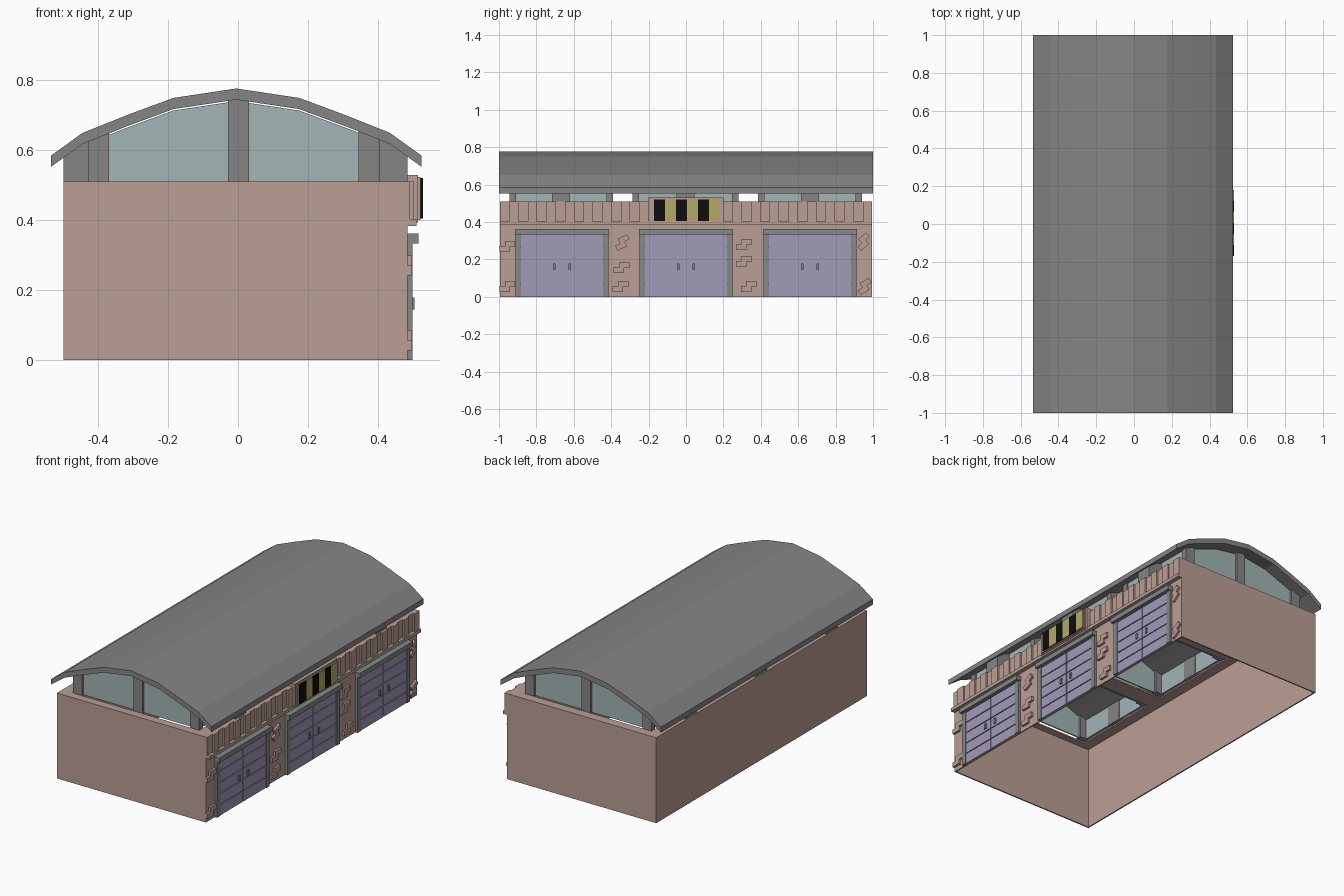
import bpy, bmesh
from math import radians
from mathutils import Matrix, Vector

cube = bpy.data.objects.get("Cube")
if cube:
    bpy.data.objects.remove(cube, do_unlink=True)


def material(name, rgb):
    m = bpy.data.materials.new(name)
    m.use_nodes = True
    m.diffuse_color = (*rgb, 1)
    m.node_tree.nodes["Principled BSDF"].inputs["Base Color"].default_value = (*rgb, 1)
    return m


PINK = material("pink plaster", (0.49, 0.345, 0.30))
GREY = material("grey concrete", (0.235, 0.235, 0.235))
FRAME = material("frame grey", (0.23, 0.25, 0.24))
GLASS = material("pale glass", (0.36, 0.46, 0.46))
LILAC = material("lilac door", (0.36, 0.32, 0.485))
YELLOW = material("dull yellow", (0.45, 0.40, 0.13))
BLACK = material("black", (0.004, 0.004, 0.004))


class Part:
    """Collects solids into one mesh object."""

    def __init__(self, name, mat):
        self.name, self.mat, self.bm = name, mat, bmesh.new()

    def box(self, x0, x1, y0, y1, z0, z1, tilt=0):
        mid = Vector((x0 + x1, y0 + y1, z0 + z1)) / 2
        size = Matrix.Diagonal((x1 - x0, y1 - y0, z1 - z0, 1))
        turn = Matrix.Rotation(radians(tilt), 4, "X")
        bmesh.ops.create_cube(self.bm, size=1, matrix=Matrix.Translation(mid) @ turn @ size)

    def prism(self, pts, y0, y1):
        face = self.bm.faces.new([self.bm.verts.new((x, y0, z)) for x, z in pts])
        out = bmesh.ops.extrude_face_region(self.bm, geom=[face])
        for v in out["geom"]:
            if isinstance(v, bmesh.types.BMVert):
                v.co.y = y1

    def done(self):
        bmesh.ops.recalc_face_normals(self.bm, faces=self.bm.faces)
        me = bpy.data.meshes.new(self.name)
        self.bm.to_mesh(me)
        self.bm.free()
        me.materials.append(self.mat)
        ob = bpy.data.objects.new(self.name, me)
        bpy.context.collection.objects.link(ob)


WALL_TOP, BACK, FRONT, END = 0.51, -0.5, 0.485, 0.995
BAY_BACK, BAY_FRONT = -0.43, 0.405

# Curved roof shell
roof_line = [(-0.535, 0.585), (-0.445, 0.65), (-0.32, 0.70), (-0.185, 0.75), (-0.005, 0.777),
             (0.175, 0.75), (0.31, 0.70), (0.435, 0.65), (0.525, 0.585)]
under = [(x, z - 0.032) for x, z in roof_line]
roof = Part("roof", GREY)
roof.prism(roof_line + under[::-1], -1, 1)
roof.done()


def ceiling(x):
    for (xa, za), (xb, zb) in zip(under, under[1:]):
        if xa <= x <= xb:
            return za + (zb - za) * (x - xa) / (xb - xa)


def up_to_roof(x0, x1, lift):
    """Outline from the wall top to the underside of the roof."""
    knots = [x0] + [x for x, z in under if x0 < x < x1] + [x1]
    return [(x1, WALL_TOP), (x0, WALL_TOP)] + [(x, ceiling(x) + lift) for x in knots]


# Hollow walls with an open floor
T = 0.008
walls = Part("walls", PINK)
walls.box(BACK, BACK + T, -END, END, 0, WALL_TOP)
walls.box(FRONT - T, FRONT, -END, END, 0, WALL_TOP)
for s in (-1, 1):
    walls.box(BACK, FRONT, min(s * END, s * (END - T)), max(s * END, s * (END - T)), 0, WALL_TOP)
walls.done()

# Ceiling frame with one opening below each roof light
bays = [(-0.945, -0.39), (-0.285, 0.28), (0.385, 0.94)]
deck = Part("ceiling_frame", PINK)
deck.box(BACK, BAY_BACK, -END, END, WALL_TOP - T, WALL_TOP)
deck.box(BAY_FRONT, FRONT, -END, END, WALL_TOP - T, WALL_TOP)
edges = [-END] + [y for bay in bays for y in bay] + [END]
for y0, y1 in zip(edges[::2], edges[1::2]):
    deck.box(BACK, FRONT, y0, y1, WALL_TOP - T, WALL_TOP)
deck.done()

# Three glazed boxes between walls and roof, with their posts
glass = Part("roof_light_glass", GLASS)
posts = Part("roof_light_posts", GREY)
for y0, y1 in bays:
    mid = (y0 + y1) / 2
    for y in (y0, y1 - 0.035):
        glass.prism(up_to_roof(BAY_BACK + 0.01, BAY_FRONT - 0.01, -0.004), y + 0.014, y + 0.022)
        for x0, x1 in ((BAY_BACK, -0.37), (-0.028, 0.032), (0.345, BAY_FRONT)):
            posts.prism(up_to_roof(x0, x1, 0.004), y, y + 0.035)
    for x in (BAY_BACK + 0.01, BAY_FRONT - 0.018):
        glass.prism(up_to_roof(x, x + 0.008, 0.002), y0 + 0.02, y1 - 0.02)
    for x0, x1 in ((BACK, BAY_BACK + 0.02), (BAY_FRONT - 0.02, FRONT)):
        posts.prism(up_to_roof(x0, x1, 0.004), mid - 0.048, mid + 0.048)
glass.done()
posts.done()

# Ribbed parapet and ledge
parapet = Part("parapet_boards", PINK)
ribs, pitch = 40, 2 * END / 40
for i in range(ribs):
    y = -END + i * pitch
    parapet.box(FRONT - 0.004, FRONT + (0.018 if i % 2 else 0.008), y, y + pitch, 0.40, WALL_TOP)
parapet.box(FRONT - 0.004, FRONT + 0.026, -END, END, 0.383, 0.403)
parapet.done()

# Sign box with hazard stripes
sign = Part("sign_box", PINK)
sign.box(FRONT - 0.01, 0.515, -0.2, 0.2, 0.393, 0.53)
sign.box(0.51, 0.523, -0.19, 0.19, 0.40, 0.523)
sign.done()
black, yellow = Part("black_stripes", BLACK), Part("yellow_stripes", YELLOW)
for i in range(6):
    y = -0.17 + i * 0.0585
    (yellow if i % 2 else black).box(0.522, 0.53, y, y + 0.0585, 0.405, 0.52)
black.done()
yellow.done()

# Double doors with posts, lintels, planks and handles
frames = Part("door_frames", FRAME)
doors = Part("door_planks", LILAC)
handles = Part("door_handles", FRAME)
half = 0.248
for c in (-0.663, 0, 0.663):
    for s in (-1, 1):
        post = sorted((c + s * half, c + s * (half - 0.03)))
        frames.box(FRONT - 0.002, 0.50, *post, 0, 0.335)
        leaf = sorted((c + s * 0.003, c + s * (half - 0.03)))
        step = 0.335 / 5
        for k in range(5):
            doors.box(FRONT, FRONT + 0.011, *leaf, k * step, (k + 1) * step - 0.005)
        grip = sorted((c + s * 0.035, c + s * 0.048))
        for z in (0.148, 0.17):
            handles.box(FRONT + 0.01, 0.502, *grip, z, z + 0.006)
        handles.box(0.50, 0.506, *grip, 0.144, 0.178)
    doors.box(FRONT, FRONT + 0.003, c - half + 0.03, c + half - 0.03, 0, 0.335)
    frames.box(FRONT - 0.002, 0.517, c - half - 0.003, c + half + 0.003, 0.333, 0.362)
frames.done()
doors.done()
handles.done()

# Exposed stepped bricks between the doors
bricks = Part("exposed_bricks", PINK)
spots = [(-0.955, 0.27, 0), (-0.955, 0.055, 0), (-0.34, 0.29, 25), (-0.345, 0.155, 0),
         (-0.35, 0.055, 0), (0.31, 0.28, 0), (0.31, 0.19, 0), (0.335, 0.055, 0),
         (0.95, 0.295, 40), (0.955, 0.055, 30)]
for y, z, tilt in spots:
    turn = Matrix.Rotation(radians(tilt), 4, "X")
    for dy, dz in ((0.014, 0.014), (-0.014, -0.014)):
        d = turn @ Vector((0, dy, dz))
        by, bz = y + d.y, z + d.z
        bricks.box(FRONT - 0.002, 0.498, by - 0.028, by + 0.028, bz - 0.0145, bz + 0.0145, tilt)
bricks.done()
